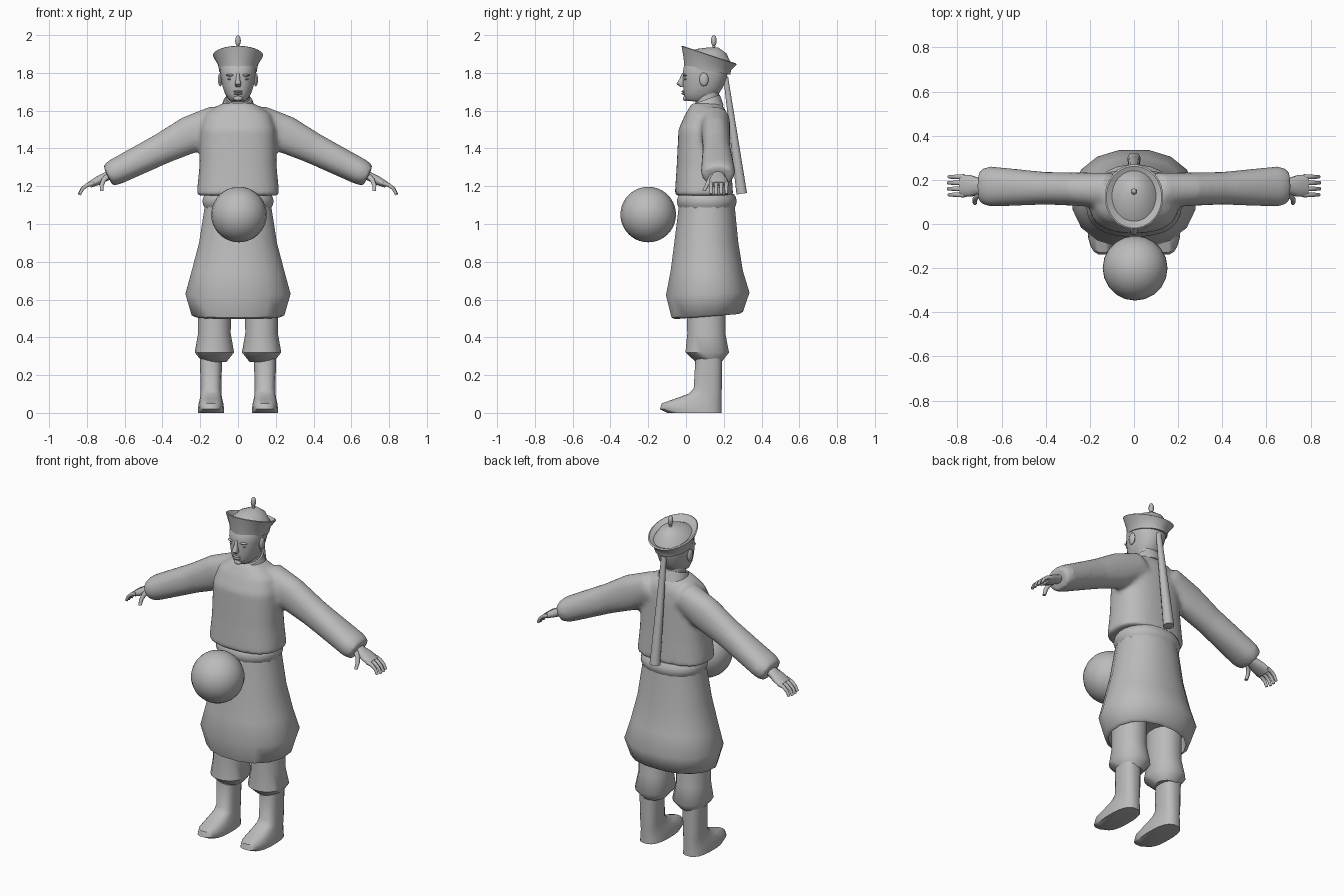
import bpy, bmesh, math
from mathutils import Vector

if "Cube" in bpy.data.objects:
    bpy.data.objects.remove(bpy.data.objects["Cube"], do_unlink=True)

GREY = (0.5, 0.5, 0.5, 1)
mat = bpy.data.materials.new("plain grey")
mat.use_nodes = True
mat.diffuse_color = GREY
mat.node_tree.nodes["Principled BSDF"].inputs["Base Color"].default_value = GREY

SIDE_AXIS = Vector((1, 0, 0))
DEPTH_AXIS = Vector((0, 1, 0))


def finish(name, bm):
    bmesh.ops.recalc_face_normals(bm, faces=bm.faces)
    mesh = bpy.data.meshes.new(name)
    bm.to_mesh(mesh)
    bm.free()
    part = bpy.data.objects.new(name, mesh)
    bpy.context.collection.objects.link(part)
    mesh.materials.append(mat)
    bpy.ops.object.select_all(action="DESELECT")
    part.select_set(True)
    bpy.context.view_layer.objects.active = part
    bpy.ops.object.shade_smooth_by_angle(angle=math.radians(50))
    return part


def ring(z, front, back, half, tilt=0, x=0):
    # Level cross-section between a front and a back depth, raised at the back by tilt
    depth = (back - front) / 2
    centre = Vector((x, front + depth, z))
    return centre, SIDE_AXIS * half, Vector((0, depth, depth * tilt))


def skin(bm, rings, sides=20, power=2.2):
    # Closed surface through rounded cross-sections
    def bulge(value):
        return math.copysign(abs(value) ** (2 / power), value)

    loops = []
    for centre, across, along in rings:
        loop = []
        for i in range(sides):
            angle = math.tau * (i + 0.5) / sides
            offset = across * bulge(math.cos(angle)) + along * bulge(math.sin(angle))
            loop.append(bm.verts.new(centre + offset))
        loops.append(loop)
    for low, high in zip(loops, loops[1:]):
        for i in range(sides):
            j = (i + 1) % sides
            bm.faces.new((low[i], low[j], high[j], high[i]))
    bm.faces.new(reversed(loops[0]))
    bm.faces.new(loops[-1])


def sweep(bm, path, side, sides=12):
    # Tube along a path of (centre, radius along side, radius across it)
    rings = []
    for i, (centre, wide, thick) in enumerate(path):
        before = path[max(i - 1, 0)][0]
        after = path[min(i + 1, len(path) - 1)][0]
        normal = (after - before).cross(side).normalized()
        rings.append((centre, side * wide, normal * thick))
    skin(bm, rings, sides)


def blob(bm, centre, size, segments=12):
    made = bmesh.ops.create_uvsphere(bm, u_segments=segments, v_segments=segments, radius=1)
    bmesh.ops.scale(bm, vec=size, verts=made["verts"])
    bmesh.ops.translate(bm, vec=centre, verts=made["verts"])


def arm_point(sign, x):
    # Both arms slope down and slightly back along a straight line
    return Vector((sign * x, 0.15 + 0.03 * x, 1.6 - x / 2))


def digit(bm, start, sign, spread, pitch, step, radius):
    # Finger whose joints bend further down one after the other
    path = [(start.copy(), radius, radius)]
    point = start.copy()
    for joint in range(3):
        point += step * Vector((sign * math.cos(pitch), spread, -math.sin(pitch)))
        pitch += 0.4
        radius *= 0.85
        path.append((point.copy(), radius, radius))
    sweep(bm, path, DEPTH_AXIS, sides=8)


# Jacket and sleeves, fused into one soft cloth surface
bm = bmesh.new()
skin(bm, [
    ring(z=1.15, front=-0.06, back=0.25, half=0.22),
    ring(z=1.3, front=-0.05, back=0.24, half=0.205),
    ring(z=1.5, front=-0.04, back=0.23, half=0.2),
    ring(z=1.58, front=-0.005, back=0.22, half=0.175),
    ring(z=1.62, front=0.02, back=0.2, half=0.12),
    ring(z=1.64, front=0.03, back=0.18, half=0.08),
], sides=32, power=2.5)
for sign in (1, -1):
    sweep(bm, [
        (arm_point(sign, x=0.1), 0.08, 0.085),
        (arm_point(sign, x=0.25), 0.076, 0.1),
        (arm_point(sign, x=0.4), 0.074, 0.083),
        (arm_point(sign, x=0.65), 0.092, 0.07),
        (arm_point(sign, x=0.69), 0.08, 0.06),
    ], DEPTH_AXIS, sides=24)
jacket = finish("jacket", bm)
fuse = jacket.modifiers.new("fuse", "REMESH")
fuse.mode = "VOXEL"
fuse.voxel_size = 0.013
fuse.use_smooth_shade = True
soften = jacket.modifiers.new("soften", "SMOOTH")
soften.iterations = 8

# Collar, sloping up towards the back
bm = bmesh.new()
skin(bm, [
    ring(z=1.6, front=0.02, back=0.2, half=0.095, tilt=0.3),
    ring(z=1.66, front=0.035, back=0.18, half=0.074, tilt=0.35),
])
finish("collar", bm)

# Belt, slightly swollen in the middle
bm = bmesh.new()
belt_rings = []
for i in range(5):
    swell = 0.015 * math.sin(math.pi * i / 4)
    belt_rings.append(ring(z=1.08 + 0.02 * i, front=-0.035 - swell, back=0.255 + swell,
                           half=0.175 + swell))
skin(bm, belt_rings, sides=24)
finish("belt", bm)

# Skirt with a turned-in hem and hollow underside
bm = bmesh.new()
skin(bm, [
    ring(z=1.1, front=-0.04, back=0.26, half=0.178),
    ring(z=0.9, front=-0.065, back=0.28, half=0.21),
    ring(z=0.75, front=-0.085, back=0.305, half=0.25),
    ring(z=0.63, front=-0.11, back=0.34, half=0.283, tilt=0.03),
    ring(z=0.52, front=-0.08, back=0.305, half=0.25, tilt=0.08),
    ring(z=0.51, front=-0.06, back=0.285, half=0.23, tilt=0.08),
    ring(z=0.6, front=-0.06, back=0.285, half=0.22),
], sides=16)
finish("skirt", bm)

for sign, label in ((1, "left"), (-1, "right")):
    # Trouser leg, gathered below the knee
    bm = bmesh.new()
    x = sign * 0.125
    skin(bm, [
        ring(z=0.7, front=0, back=0.21, half=0.09, x=x),
        ring(z=0.42, front=0.005, back=0.21, half=0.088, x=x),
        ring(z=0.32, front=-0.005, back=0.23, half=0.106, x=x),
        ring(z=0.27, front=0.05, back=0.19, half=0.065, x=x),
    ], sides=16)
    finish(label + "_trouser_leg", bm)

    # Boot with a long low toe
    bm = bmesh.new()
    x = sign * 0.143
    skin(bm, [
        ring(z=0.3, front=0.05, back=0.19, half=0.06, x=x),
        ring(z=0.13, front=0.04, back=0.19, half=0.055, x=x),
        ring(z=0.1, front=0.01, back=0.19, half=0.056, x=x),
        ring(z=0.075, front=-0.06, back=0.19, half=0.06, x=x),
        ring(z=0.05, front=-0.13, back=0.19, half=0.066, x=x),
        ring(z=0.02, front=-0.14, back=0.19, half=0.07, x=x),
        ring(z=0, front=-0.1, back=0.19, half=0.07, x=x),
    ], power=2.6)
    finish(label + "_boot", bm)

    # Hand: palm, four curled fingers and a thumb
    bm = bmesh.new()
    sweep(bm, [
        (arm_point(sign, x=0.66), 0.035, 0.028),
        (arm_point(sign, x=0.7), 0.036, 0.024),
        (arm_point(sign, x=0.74), 0.05, 0.024),
        (arm_point(sign, x=0.785), 0.052, 0.017),
    ], DEPTH_AXIS)
    knuckle = arm_point(sign, x=0.77)
    for i in range(4):
        row = i - 1.5
        digit(bm, knuckle + DEPTH_AXIS * row * 0.027, sign, spread=0,
              pitch=0.3, step=0.034 - 0.002 * abs(row), radius=0.013)
    digit(bm, arm_point(sign, x=0.69) - DEPTH_AXIS * 0.03, sign, spread=-0.5,
          pitch=0.8, step=0.03, radius=0.016)
    finish(label + "_hand", bm)

# Neck and head with nose, brow, eyes, lips, chin and ears
bm = bmesh.new()
skin(bm, [ring(z=z, front=0.05, back=0.175, half=0.063) for z in (1.58, 1.74)])
finish("neck", bm)
bm = bmesh.new()
skin(bm, [
    ring(z=1.648, front=0.005, back=0.1, half=0.034, tilt=-0.1),
    ring(z=1.66, front=-0.006, back=0.14, half=0.05),
    ring(z=1.69, front=-0.013, back=0.175, half=0.069),
    ring(z=1.73, front=-0.016, back=0.2, half=0.083),
    ring(z=1.79, front=-0.018, back=0.22, half=0.094),
    ring(z=1.83, front=-0.014, back=0.225, half=0.096),
    ring(z=1.88, front=0.02, back=0.2, half=0.08),
], sides=24)
skin(bm, [
    ring(z=1.725, front=-0.03, back=0, half=0.012),
    ring(z=1.742, front=-0.05, back=0, half=0.018),
    ring(z=1.765, front=-0.036, back=0, half=0.011),
    ring(z=1.8, front=-0.02, back=0, half=0.008),
], sides=10)
for z in (1.69, 1.702):
    blob(bm, centre=(0, -0.012, z), size=(0.024, 0.012, 0.006))
blob(bm, centre=(0, -0.003, 1.665), size=(0.025, 0.014, 0.014))
for sign in (1, -1):
    blob(bm, centre=(sign * 0.038, -0.005, 1.788), size=(0.026, 0.012, 0.007))
    blob(bm, centre=(sign * 0.038, -0.001, 1.768), size=(0.017, 0.009, 0.006))
    blob(bm, centre=(sign * 0.094, 0.095, 1.765), size=(0.012, 0.024, 0.036))
finish("head", bm)

# Hat with an upturned brim and domed crown
bm = bmesh.new()
skin(bm, [
    ring(z=1.81, front=-0.01, back=0.235, half=0.1, tilt=-0.16),
    ring(z=1.845, front=-0.013, back=0.24, half=0.106, tilt=-0.23),
    ring(z=1.893, front=-0.024, back=0.27, half=0.133, tilt=-0.33),
    ring(z=1.897, front=-0.018, back=0.262, half=0.126, tilt=-0.33),
    ring(z=1.875, front=0.012, back=0.242, half=0.1, tilt=-0.28),
    ring(z=1.915, front=0.055, back=0.215, half=0.068, tilt=-0.15),
    ring(z=1.935, front=0.12, back=0.17, half=0.02),
], sides=28, power=2)
finish("hat", bm)

# Pointed finial on a short stem
bm = bmesh.new()
for z, radius in ((1.94, 0.008), (1.97, 0.015)):
    blob(bm, centre=(0, 0.147, z), size=(radius, radius, 0.03), segments=8)
finish("hat_finial", bm)

# Long braid hanging down the back, thicker towards its end
bm = bmesh.new()
braid_path = []
for i in range(8):
    t = i / 7
    centre = Vector((0, 0.21 + 0.085 * t, 1.78 - 0.62 * t))
    braid_path.append((centre, 0.016 + 0.014 * t, 0.013 + 0.016 * t))
sweep(bm, braid_path, SIDE_AXIS)
finish("braid", bm)

# Ball floating in front
bm = bmesh.new()
blob(bm, centre=(0.005, -0.2, 1.05), size=(0.147, 0.147, 0.147), segments=20)
finish("ball", bm)
